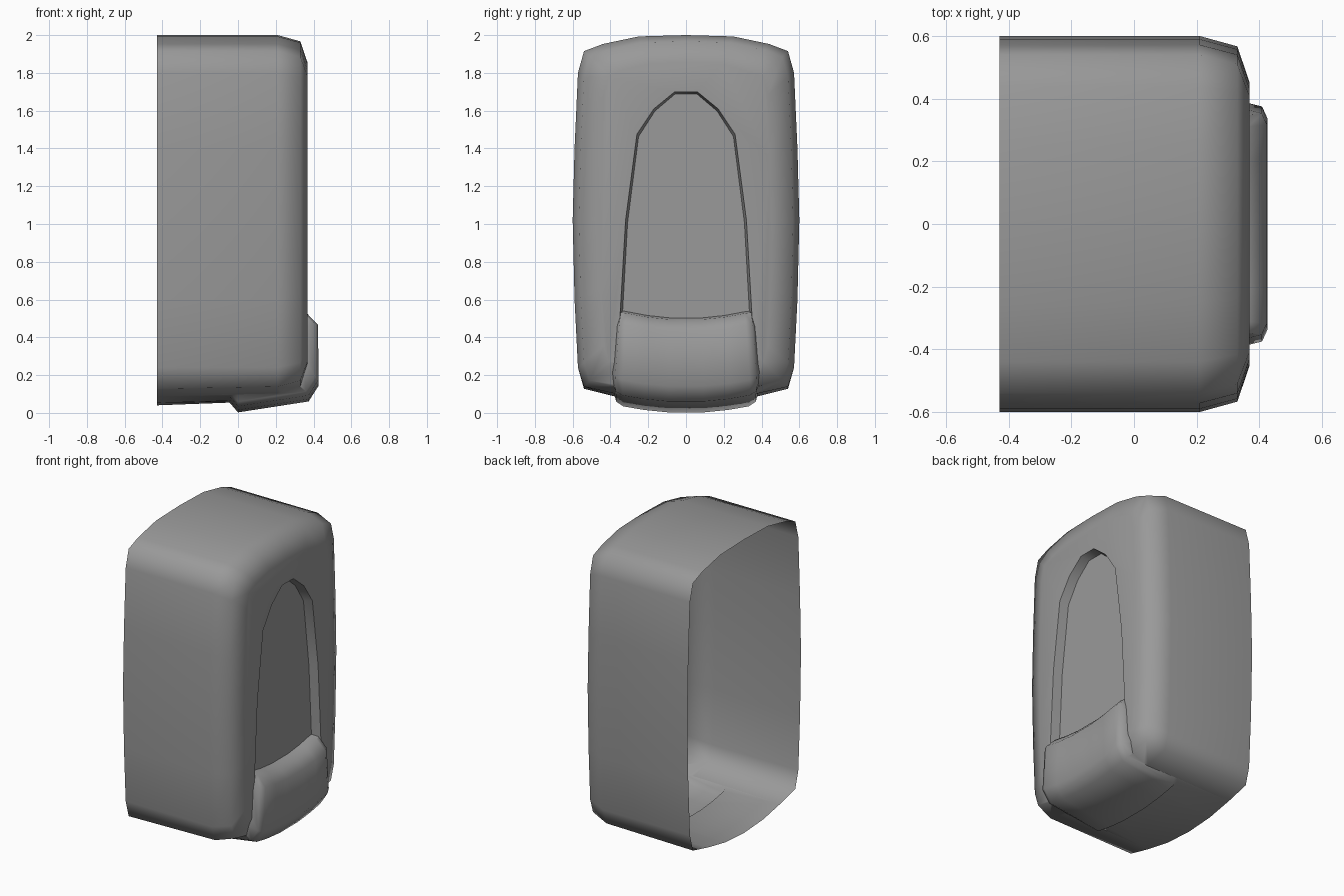
import bpy, bmesh
from math import radians

if "Cube" in bpy.data.objects:
    bpy.data.objects.remove(bpy.data.objects["Cube"])


def loft(name, rings):
    """Closed solid skinned through equal-length rings of points."""
    bm = bmesh.new()
    vs = [[bm.verts.new(p) for p in r] for r in rings]
    n = len(vs[0])
    for a, b in zip(vs, vs[1:]):
        for i in range(n):
            j = (i + 1) % n
            bm.faces.new((a[i], a[j], b[j], b[i]))
    bm.faces.new(vs[0])
    bm.faces.new(vs[-1])
    bmesh.ops.recalc_face_normals(bm, faces=bm.faces)
    me = bpy.data.meshes.new(name)
    bm.to_mesh(me)
    bm.free()
    ob = bpy.data.objects.new(name, me)
    bpy.context.collection.objects.link(ob)
    return ob


def mirrored(half):
    """Half outline (y, z) from top to bottom -> full closed outline."""
    return half + [(-y, z) for y, z in reversed(half) if y > 0]


# Dispenser housing: bulged outline, front edge rounded in steps
BACK = -0.43
outline = mirrored([(0, 2.0), (0.25, 1.993), (0.44, 1.953), (0.54, 1.915), (0.572, 1.80),
                    (0.59, 1.4), (0.60, 1.02), (0.59, 0.6), (0.572, 0.24), (0.54, 0.128),
                    (0.38, 0.088), (0.2, 0.053), (0, 0.04)])


def body_ring(x, d):
    ring = []
    for y, z in outline:
        lift = 0.03 * (x - BACK) / 0.8 * (1 - abs(y)) if z < 0.2 else 0
        ring.append((x, y * (1 - d / 0.6), 1.02 + (z + lift - 1.02) * (1 - d / 0.98)))
    return ring


housing = loft("housing", [body_ring(x, d) for x, d in
                           [(BACK, 0), (0.21, 0), (0.33, 0.033), (0.368, 0.145)]])

# Arched front recess (cutter)
arch = mirrored([(0.06, 1.70), (0.17, 1.61), (0.26, 1.475), (0.32, 1.02),
                 (0.348, 0.54), (0.355, 0.35)])
cutter = loft("recess_cutter", [[(x, y * (1 - d / 0.35), z - d) for y, z in arch]
                                for x, d in [(0.308, 0.012), (0.368, 0), (0.428, -0.012)]])

# Push lever: wraps from the recess around the bottom edge, sides rounded over
# outer x, outer z at centre, inner x, inner z, half width
stations = [(0.29, 0.503, 0.20, 0.50, 0.355), (0.365, 0.492, 0.24, 0.46, 0.36),
            (0.424, 0.43, 0.28, 0.40, 0.368), (0.426, 0.14, 0.27, 0.21, 0.39),
            (0.374, 0.058, 0.24, 0.17, 0.387), (0.0, 0.0, 0.0, 0.16, 0.385),
            (-0.06, 0.07, -0.07, 0.16, 0.385)]
lever_rings = []
for ox, oz, ix, iz, w in stations:
    ring = [(ix, -w - 0.02, iz + 0.04)]
    for t in (-1, -0.9, -0.6, -0.25, 0.25, 0.6, 0.9, 1):
        k = 0.11 if abs(t) == 1 else 0
        z = oz + 0.043 * t * t
        ring.append((ox + k * (ix - ox), t * (w - 0.015), z + k * (iz + 0.04 - z)))
    ring.append((ix, w + 0.02, iz + 0.04))
    lever_rings.append(ring)
lever = loft("push_lever", lever_rings)

# Carve the recess, fuse the lever, then open the back
for tool, op in ((cutter, 'DIFFERENCE'), (lever, 'UNION')):
    m = housing.modifiers.new(tool.name, 'BOOLEAN')
    m.object, m.operation, m.solver = tool, op, 'EXACT'
dg = bpy.context.evaluated_depsgraph_get()
mesh = bpy.data.meshes.new_from_object(housing.evaluated_get(dg))
housing.modifiers.clear()
housing.data = mesh
for tool in (cutter, lever):
    bpy.data.objects.remove(tool)

bm = bmesh.new()
bm.from_mesh(mesh)
back = [f for f in bm.faces if all(v.co.x < BACK + 0.001 for v in f.verts)]
bmesh.ops.delete(bm, geom=back, context='FACES')
bm.to_mesh(mesh)
bm.free()

# Dark grey plastic
plastic = bpy.data.materials.new("dark_plastic")
plastic.diffuse_color = (0.32, 0.32, 0.32, 1)
plastic.use_nodes = True
plastic.node_tree.nodes["Principled BSDF"].inputs["Base Color"].default_value = plastic.diffuse_color
mesh.materials.clear()
mesh.materials.append(plastic)

bpy.context.view_layer.objects.active = housing
housing.select_set(True)
bpy.ops.object.shade_smooth_by_angle(angle=radians(64))
